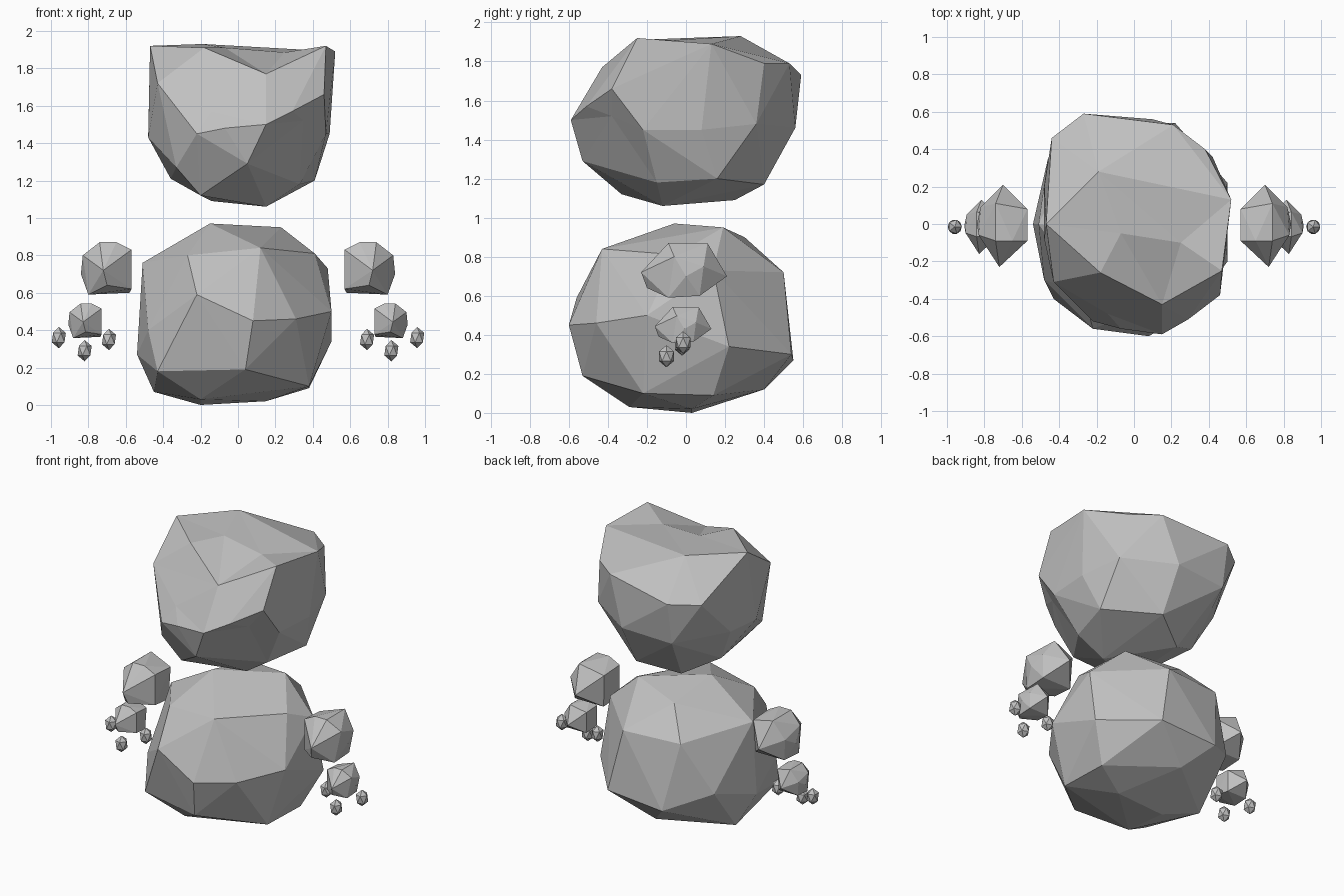
import bpy, bmesh
from mathutils import Vector

cube = bpy.data.objects.get("Cube")
if cube:
    bpy.data.objects.remove(cube)

stone = bpy.data.materials.new("grey_stone")
stone.use_nodes = True
GREY = (0.53, 0.53, 0.53, 1)
stone.diffuse_color = GREY
stone.node_tree.nodes["Principled BSDF"].inputs["Base Color"].default_value = GREY


def finish(name, bm):
    bmesh.ops.recalc_face_normals(bm, faces=bm.faces[:])
    mesh = bpy.data.meshes.new(name)
    bm.to_mesh(mesh)
    bm.free()
    mesh.materials.append(stone)
    obj = bpy.data.objects.new(name, mesh)
    bpy.context.collection.objects.link(obj)
    return obj


def rock(name, points, scale=1, offset=(0, 0, 0), side=1, dents=()):
    """Faceted boulder: convex hull of its corners, dent corners pushed in afterwards."""
    bm = bmesh.new()
    for p in list(points) + [start for start, end in dents]:
        v = Vector(p) * scale + Vector(offset)
        bm.verts.new((v.x * side, v.y, v.z))
    hull = bmesh.ops.convex_hull(bm, input=bm.verts[:])
    loose = {g for g in hull["geom_interior"] + hull["geom_unused"]
             if isinstance(g, bmesh.types.BMVert)}
    bmesh.ops.delete(bm, geom=list(loose), context="VERTS")
    for start, end in dents:
        near = min(bm.verts, key=lambda v: (v.co - Vector(start)).length)
        if (near.co - Vector(start)).length < 0.01:
            near.co = end
    return finish(name, bm)


# Torso boulder
rock("torso", [
    (-.15, -.06, .97), (.23, .19, .95), (-.12, .3, .9),
    (.12, -.43, .84), (-.27, -.36, .8), (.41, -.05, .81), (.48, .14, .73),
    (-.51, 0, .76), (.13, .5, .72), (-.28, .46, .72), (.31, -.46, .46),
    (.08, -.6, .45), (-.22, -.56, .59), (.5, -.2, .5), (.5, .22, .34),
    (.22, .54, .3), (-.2, .55, .27), (-.46, .35, .38), (-.54, 0, .27),
    (-.48, -.3, .4), (-.43, -.4, .18), (.04, -.53, .19), (.38, -.22, .1),
    (.38, .14, .09), (.15, .03, .02), (-.2, -.29, .03), (-.2, .03, 0),
    (-.45, .1, .07), (-.05, .4, .12)])

# Head boulder: heavy brow, sunken eye hollows and a notch running into the crown
rock("head", [
    (-.18, -.26, 1.91), (.47, -.25, 1.92), (.52, .13, 1.89),
    (-.47, 0, 1.92), (-.19, .28, 1.93), (.38, .4, 1.79), (.21, .53, 1.79),
    (-.27, .59, 1.73), (-.44, .46, 1.72), (-.43, -.31, 1.72),
    (.46, -.38, 1.66), (.29, -.51, 1.57), (.15, -.59, 1.5),
    (-.07, -.56, 1.48), (-.22, -.52, 1.45), (-.48, -.08, 1.43),
    (-.48, .2, 1.45), (.49, .08, 1.45), (.47, -.22, 1.45),
    (.42, .36, 1.48), (.1, .56, 1.46), (-.27, .54, 1.44),
    (.05, -.53, 1.29), (-.33, -.36, 1.27), (-.2, -.33, 1.12),
    (.33, -.15, 1.18), (.41, .16, 1.2), (.15, -.12, 1.06),
    (-.14, .25, 1.09), (.1, .4, 1.17), (-.36, .13, 1.21)],
    dents=[((.15, -.43, 1.88), (.15, -.43, 1.77)),
           ((-.07, -.05, 1.97), (-.07, -.05, 1.91)),
           ((.25, -.1, 1.97), (.25, -.1, 1.885)),
           ((.35, -.46, 1.51), (.35, -.38, 1.52)),
           ((-.15, -.53, 1.57), (-.14, -.48, 1.57))])

# Arms: a shoulder stone, a smaller hand stone and three pebble fingers
ARM = [(-.13, .09, .09), (-.13, -.08, .1), (-.05, -.08, .14), (.04, .12, .14),
       (.13, -.05, .07), (.12, .1, .02), (.02, -.22, -.01), (0, .22, -.03),
       (-.13, -.08, -.11), (-.12, .08, -.13), (.1, -.08, -.14),
       (.1, .08, -.13), (.14, .01, -.03), (0, -.19, -.09), (.04, -.08, .14)]
FINGERS = [(.69, -.02, .35), (.82, -.1, .29), (.958, -.015, .36)]
for side, label in ((1, "left"), (-1, "right")):
    rock(label + "_shoulder", ARM, 1, (.7, -.01, .73), side)
    rock(label + "_hand", ARM, .66, (.815, -.015, .45), side)
    for i, (x, y, z) in enumerate(FINGERS):
        bm = bmesh.new()
        bmesh.ops.create_icosphere(bm, subdivisions=1, radius=1)
        bmesh.ops.scale(bm, vec=(.042, .044, .057), verts=bm.verts[:])
        bmesh.ops.translate(bm, vec=(x * side, y, z), verts=bm.verts[:])
        finish(f"{label}_finger_{i + 1}", bm)
